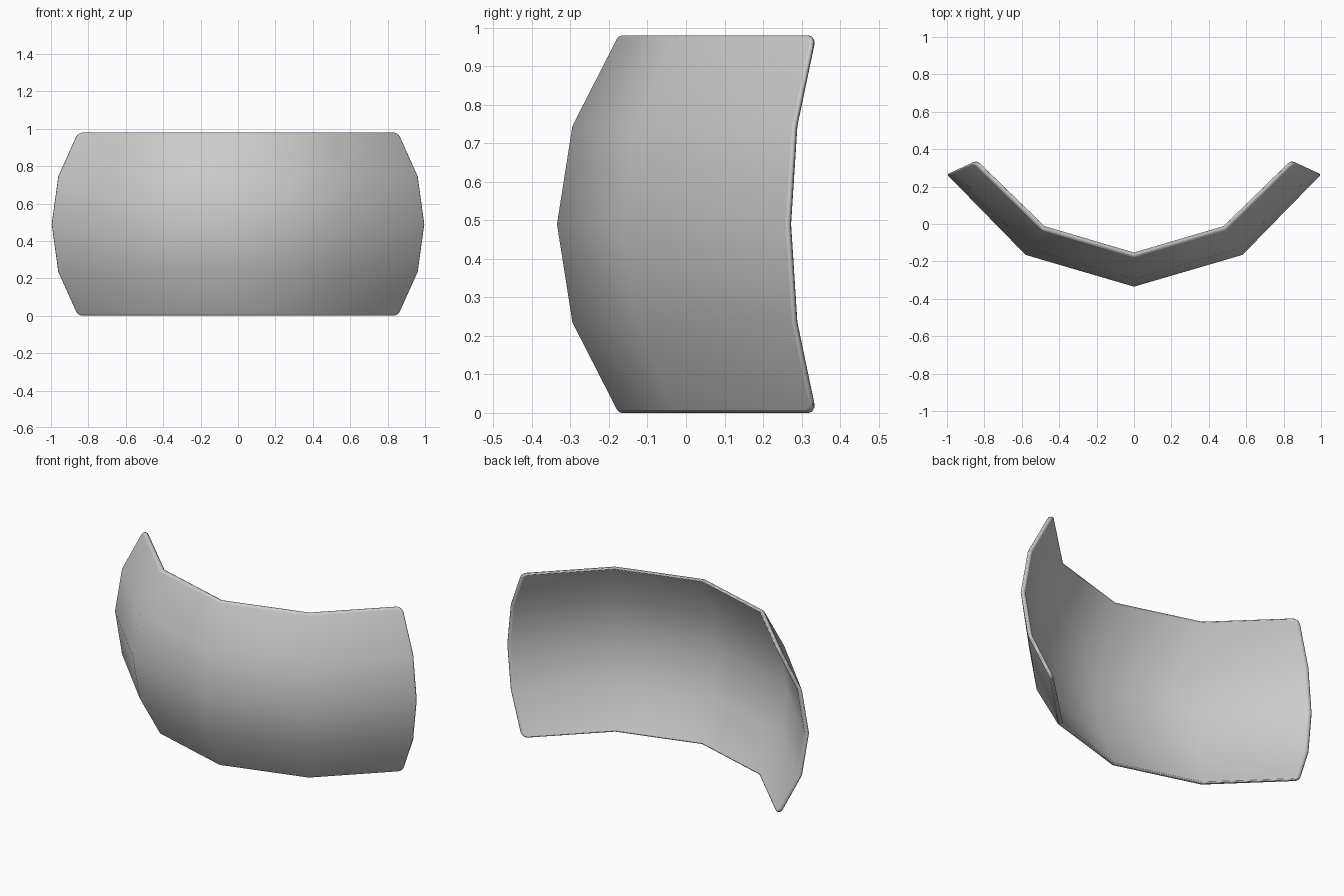
import bpy, bmesh, math

if "Cube" in bpy.data.objects:
    bpy.data.objects.remove(bpy.data.objects["Cube"])

# Plan profile at mid height: (x, y) and inward direction per unit of depth
plan = [((0, -0.335), (0, 1)),
        ((0.58, -0.165), (-0.56, 0.84)),
        ((1.0, 0.265), (-0.88, 0.41))]
plan = [((-p[0], p[1]), (-v[0], v[1])) for p, v in plan[:0:-1]] + plan
# Side profile: (height, inward depth)
rows = [(0, 0.16), (0.235, 0.04), (0.49, 0), (0.745, 0.04), (0.98, 0.16)]
THICK = 0.026
N, M = len(plan), len(rows)

bm = bmesh.new()


def skin(extra):
    return [[bm.verts.new((p[0] + v[0] * (d + extra), p[1] + v[1] * (d + extra), z))
             for p, v in plan] for z, d in rows]


# Outer and inner skins
outer, inner = skin(0), skin(THICK)
for j in range(M - 1):
    for i in range(N - 1):
        for s in (outer, inner):
            bm.faces.new((s[j][i], s[j][i + 1], s[j + 1][i + 1], s[j + 1][i]))

# Rim joining the skins
loop = ([(0, i) for i in range(N)] + [(j, N - 1) for j in range(1, M)]
        + [(M - 1, i) for i in range(N - 2, -1, -1)] + [(j, 0) for j in range(M - 2, 0, -1)])
for (a, b), (c, d) in zip(loop, loop[1:] + loop[:1]):
    bm.faces.new((outer[a][b], outer[c][d], inner[c][d], inner[a][b]))
bmesh.ops.recalc_face_normals(bm, faces=bm.faces)

# Rounded panel corners
corners = [bm.edges.get((outer[j][i], inner[j][i])) for j in (0, M - 1) for i in (0, N - 1)]
bmesh.ops.bevel(bm, geom=corners, offset=0.025, segments=3, profile=0.5, affect='EDGES')

mesh = bpy.data.meshes.new("curved_panel")
bm.to_mesh(mesh)
bm.free()
panel = bpy.data.objects.new("curved_panel", mesh)
bpy.context.collection.objects.link(panel)

# Softened rim edges
bev = panel.modifiers.new("rim_bevel", 'BEVEL')
bev.width = 0.008
bev.segments = 2
bev.limit_method = 'ANGLE'
bev.angle_limit = math.radians(48)

bpy.context.view_layer.objects.active = panel
panel.select_set(True)
bpy.ops.object.shade_smooth_by_angle(angle=math.radians(48))
